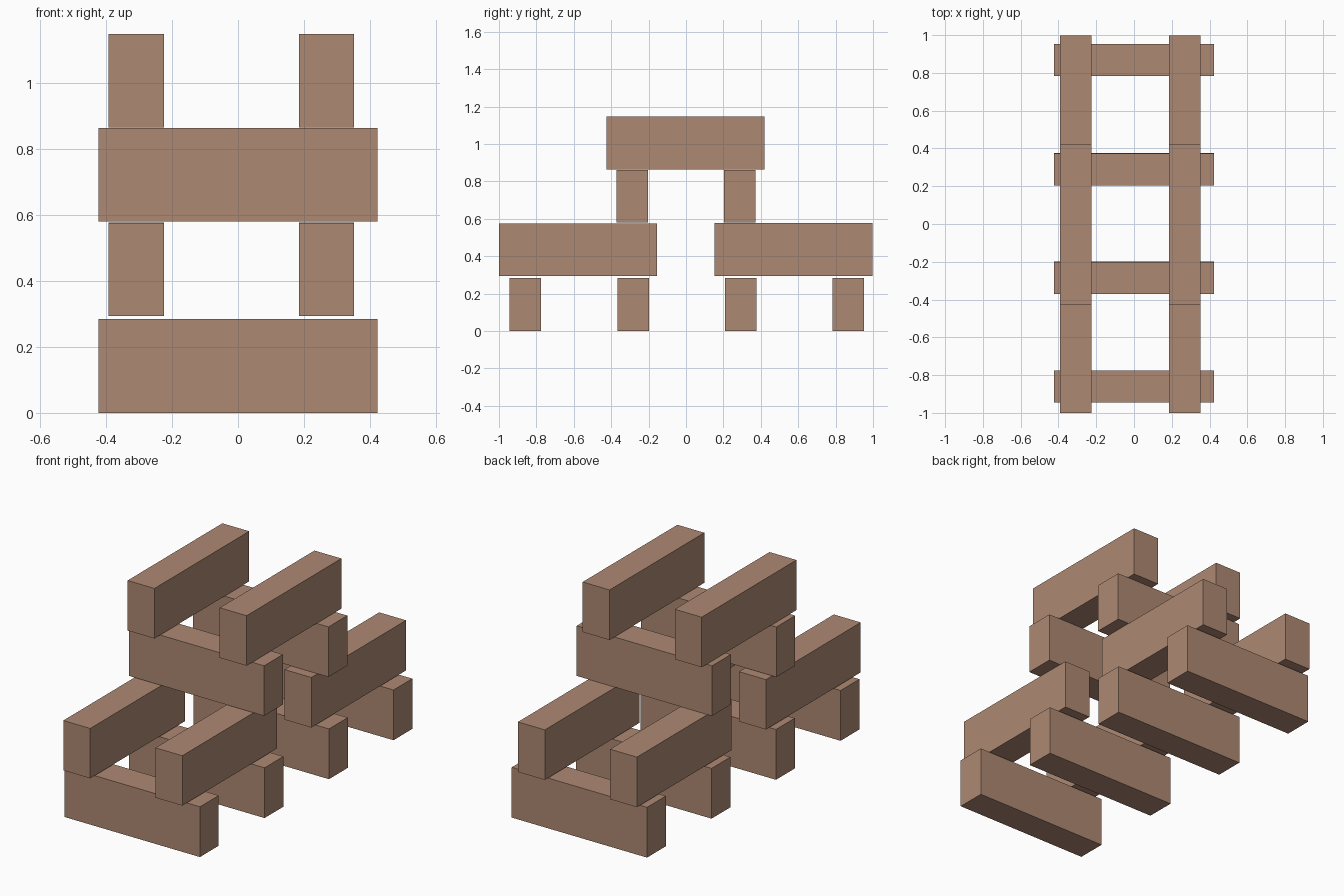
import bpy

if "Cube" in bpy.data.objects:
    bpy.data.objects.remove(bpy.data.objects["Cube"])

wood = bpy.data.materials.new("wood")
wood.diffuse_color = (0.42, 0.25, 0.17, 1)
wood.use_nodes = True
wood.node_tree.nodes["Principled BSDF"].inputs["Base Color"].default_value = wood.diffuse_color


def beam(name, x, y, z):
    """Box spanning the given (min, max) ranges."""
    bpy.ops.mesh.primitive_cube_add(
        size=1, location=[(a + b) / 2 for a, b in (x, y, z)])
    ob = bpy.context.object
    ob.name = name
    ob.scale = [b - a for a, b in (x, y, z)]
    bpy.ops.object.transform_apply(location=False, rotation=False, scale=True)
    ob.data.materials.append(wood)


HALF_LEN = 0.423      # half length of every beam
HALF_WID = 0.084      # half width of every beam
CROSS_X = (-HALF_LEN, HALF_LEN)
RAIL_X = {"left": -0.308, "right": 0.268}


def cross_beam(name, y, z):
    beam(name, CROSS_X, (y - HALF_WID, y + HALF_WID), z)


def rail_pair(name, y, z):
    for side, x in RAIL_X.items():
        beam(f"{name}_{side}", (x - HALF_WID, x + HALF_WID),
             (y - HALF_LEN, y + HALF_LEN), z)


# Ground tier: four beams across
for i, y in enumerate((-0.86, -0.283, 0.292, 0.868)):
    cross_beam(f"ground_cross_beam_{i + 1}", y, (0.0, 0.284))

# Second tier: front and back pairs of lengthwise beams
rail_pair("lower_front_rail", -0.577, (0.293, 0.575))
rail_pair("lower_back_rail", 0.575, (0.294, 0.577))

# Third tier: two beams across
for i, y in enumerate((-0.287, 0.288)):
    cross_beam(f"upper_cross_beam_{i + 1}", y, (0.579, 0.862))

# Top tier: one pair of lengthwise beams
rail_pair("top_rail", -0.003, (0.864, 1.147))
